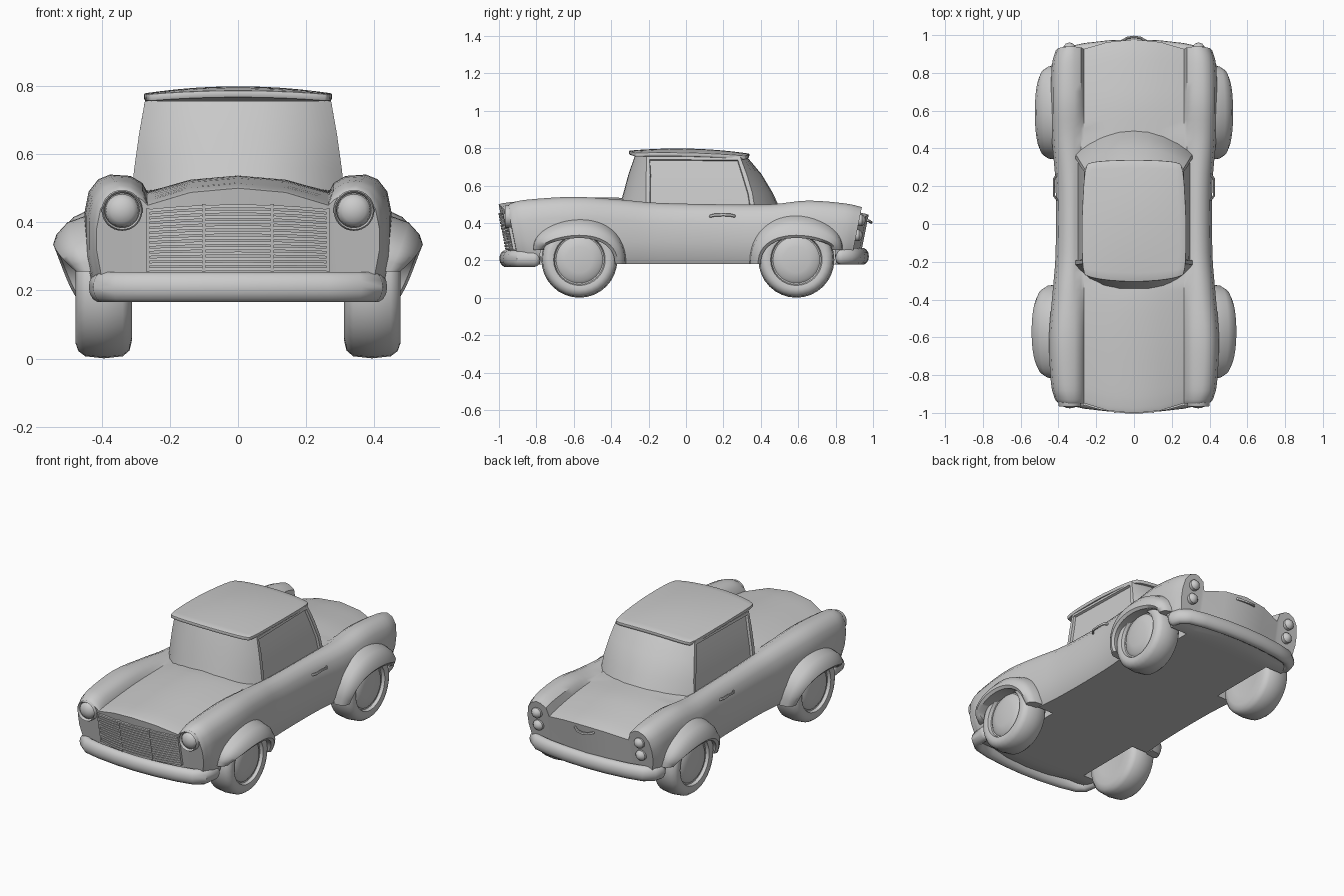
import bpy, bmesh, math
from math import sin, cos, pi

if "Cube" in bpy.data.objects:
    bpy.data.objects.remove(bpy.data.objects["Cube"])


def build(name, verts, faces, angle=40, mods=(), edit=None):
    """Mesh object with modifiers applied and smooth shading by angle."""
    bm = bmesh.new()
    vs = [bm.verts.new(v) for v in verts]
    for f in faces:
        bm.faces.new([vs[i] for i in f])
    bmesh.ops.remove_doubles(bm, verts=bm.verts, dist=1e-5)
    bmesh.ops.recalc_face_normals(bm, faces=bm.faces)
    if edit:
        edit(bm)
    me = bpy.data.meshes.new(name)
    bm.to_mesh(me)
    bm.free()
    ob = bpy.data.objects.new(name, me)
    bpy.context.collection.objects.link(ob)
    bpy.ops.object.select_all(action='DESELECT')
    bpy.context.view_layer.objects.active = ob
    ob.select_set(True)
    for kind, props in mods:
        m = ob.modifiers.new(kind, kind)
        for k, v in props.items():
            setattr(m, k, v)
        bpy.ops.object.modifier_apply(modifier=m.name)
    bpy.ops.object.shade_smooth_by_angle(angle=math.radians(angle))
    return ob


MIRROR = [('MIRROR', {})]


def strips(rows, closed=False):
    """Quads joining equal-length rows of points."""
    n = len(rows[0])
    verts = [p for r in rows for p in r]
    faces = [(a*n + i, a*n + (i+1) % n, (a+1)*n + (i+1) % n, (a+1)*n + i)
             for a in range(len(rows)-1) for i in range(n if closed else n-1)]
    return verts, faces


def smooth(keys, sub):
    """Catmull-Rom interpolation of tuples."""
    out = []
    for i in range(len(keys)-1):
        p = [keys[max(0, min(len(keys)-1, i+k))] for k in (-1, 0, 1, 2)]
        for s in range(sub):
            t = s/sub
            out.append(tuple(.5*(2*b + (c-a)*t + (2*a-5*b+4*c-d)*t*t + (3*b-a-3*c+d)*t**3)
                             for a, b, c, d in zip(*p)))
    return out + [keys[-1]]


def lathe(name, profile, centre, axis, n=32, mods=MIRROR):
    """Turn (offset, radius) points about the x or y axis."""
    rows = []
    for o, r in profile:
        ring = []
        for i in range(n):
            c, s = r*cos(2*pi*i/n), r*sin(2*pi*i/n)
            q = (o, c, s) if axis == 'x' else (c, o, s)
            ring.append(tuple(u+v for u, v in zip(centre, q)))
        rows.append(ring)
    return build(name, *strips(rows, True), mods=mods)


def bar(name, path, rh, rz, n=14, mods=()):
    """Sweep an ellipse along a path, rounding both ends."""
    rows = []
    m = len(path)-1
    for i, (x, y, z) in enumerate(path):
        a, b = path[max(0, i-1)], path[min(m, i+1)]
        tx, ty = b[0]-a[0], b[1]-a[1]
        l = math.hypot(tx, ty)
        tx, ty = tx/l, ty/l
        steps = [(0, 1)]
        cap = [(.95, .3), (.75, .66), (.4, .92)]
        if i == 0:
            steps = [(-o*rh, k) for o, k in cap] + steps
        if i == m:
            steps += [(o*rh, k) for o, k in cap[::-1]]
        for o, k in steps:
            rows.append([(x+tx*o - ty*rh*k*cos(2*pi*j/n), y+ty*o + tx*rh*k*cos(2*pi*j/n),
                          z + rz*k*sin(2*pi*j/n)) for j in range(n)])
    v, f = strips(rows, True)
    f += [tuple(range(n)), tuple(range(len(v)-n, len(v)))]
    return build(name, v, f, mods=mods)


# Wheel well cutters
cutters = []
for y in (-.57, .59):
    for s in (1, -1):
        cutters.append(lathe('well_cutter', [(.29, 0), (.29, .212), (.6, .212), (.6, 0)],
                             (0, y, .205), 'x', 40, []))
        cutters[-1].scale.x = s
        cutters[-1].hide_render = True
bpy.context.view_layer.update()

# Body: y, half width, fender top, hood edge, hood centre, underside
keys = [(-.955, .415, .49, .45, .5, .2), (-.93, .425, .508, .455, .507, .19),
        (-.85, .44, .525, .465, .517, .18), (-.6, .45, .54, .485, .532, .18),
        (-.35, .43, .525, .49, .535, .18), (-.15, .415, .508, .495, .5, .18),
        (.2, .415, .5, .49, .5, .18), (.45, .435, .5, .475, .5, .18),
        (.65, .44, .52, .46, .495, .18), (.85, .435, .505, .43, .467, .18),
        (.94, .415, .485, .41, .445, .2)]
rings = []
for y0, w, zf, zv, zc, zb in smooth(keys, 4):
    top = [(0, zc), (.14, zc-.25*(zc-zv)), (.265, zv), (.28, zf-.025), (.315, zf-.004), (w-.075, zf),
           (w-.04, zf-.014), (w-.012, zf-.05), (w, zf-.11), (w, zb+.12), (w-.015, zb+.04), (w-.035, zb)]
    low = [(x, zb) for x, z in top[:6]] + [(w-.055, zb)]
    half = top + low[::-1]
    full = half + [(-x, z) for x, z in half[-2:0:-1]]
    k = min(1, max(0, (abs(y0)-.75)/.18))
    sg = 1 if y0 > 0 else -1
    rings.append([(x, y0 + sg*k*(.045*max(0, 1-(x/.27)**2) - .06*(zf-z)/.3), z) for x, z in full])
verts, faces = strips(rings, True)
N = len(rings[0])
for base in (0, (len(rings)-1)*N):
    for i in range(6):  # end panels follow the bowed nose and tail
        q = (i, i+1, 17-i, 18-i)
        faces += [tuple(base+j for j in q), tuple(base+(N-j) % N for j in q)]
    side = range(6, 13)
    faces += [tuple(base+j for j in side), tuple(base+N-j for j in side)]
build('body', verts, faces, 38,
      [('BOOLEAN', {'object': c, 'operation': 'DIFFERENCE', 'solver': 'EXACT'}) for c in cutters])
for c in cutters:
    bpy.data.objects.remove(c)

# Flared arches and wheels
for label, c, out, zt, xm in (('front', -.57, -1, .425, .542), ('rear', .59, 1, .44, .525)):
    rows = []
    for i in range(25):
        a = pi*i/24
        s = max(0, sin(a))
        lift = .075*(1+cos(a))/2*(1-.3*s)
        row = []
        for ry, h, x0, x1 in ((.25, zt-.18, .40, .43), (.245, zt-.205, .445, xm-.042),
                              (.228, zt-.24, .468, xm-.01), (.205, .155, .475, xm),
                              (.19, .14, .465, xm-.012), (.195, .145, .40, .40)):
            row.append((x0+(x1-x0)*s**.7, c + out*ry*cos(a),
                        .18 + lift*(1-s) + h*s**.85))
        rows.append(row)
    v, f = strips(rows, True)
    f += [tuple(range(6)), tuple(range(len(v)-6, len(v)))]
    build(label + '_wheel_arch', v, f, 50, MIRROR)
    lathe(label + '_wheel', [(-.07, 0), (-.08, .1), (-.082, .15), (-.075, .18), (-.055, .197), (0, .203),
                             (.055, .197), (.075, .182), (.083, .16), (.078, .138), (.06, .132),
                             (.058, .125), (.07, .11), (.078, .07), (.082, 0)], (.393, c, .204), 'x')

# Cabin: z, front corner, rear corner, front and rear centre
def outline(xa, ya, xb, yb, yf, yr):
    fr = [(xa*t, yf+(ya-yf)*t**2.6) for t in (0, .25, .5, .75, .92, 1)]
    bk = [(xb*t, yr+(yb-yr)*t**2) for t in (1, .92, .75, .5, .25, 0)]
    half = fr + bk
    return half + [(-x, y) for x, y in half[-2:0:-1]]


levels = [(.46, .315, -.215, .312, .37, -.365, .51), (.56, .304, -.215, .3, .355, -.335, .465),
          (.66, .29, -.213, .282, .325, -.308, .405), (.755, .273, -.21, .26, .29, -.275, .325)]
rows = [[(x, y, L[0]) for x, y in outline(*L[1:])] for L in levels]
v, f = strips(rows, True)
f.append(tuple(range(len(v)-len(rows[0]), len(v))))


def recess_windows(bm):
    for s in (1, -1):
        side = [q for q in bm.faces if s*q.normal.x > .8 and s*q.calc_center_median().x > .2
                and abs(q.calc_center_median().y - .06) < .05]
        bmesh.ops.inset_region(bm, faces=side, thickness=.022, depth=0)
        bmesh.ops.inset_region(bm, faces=side, thickness=.003, depth=-.014)


build('cabin', v, f, 35, edit=recess_windows)

# Domed roof with a small overhang
rows = []
for j in range(15):
    b = -1 + 2*j/14
    row = []
    for i in range(15):
        a = -1 + 2*i/14
        k = 1 - .03*(a*b)**8
        y = (.025 + .303*b - (.028 if b < 0 else -.012)*abs(b)*(1-a*a))*k
        x = a*(.277 - .014*max(0, b))*k*(1-.025*b**4)
        row.append((x, y, .768 + .022*(1-a*a)*(1-.5*b*b) + .008*(1-b*b) - .008*b))
    rows.append(row)
build('roof', *strips(rows), 40, [('SOLIDIFY', {'thickness': .022, 'offset': -1}),
                                  ('BEVEL', {'width': .006, 'segments': 2, 'limit_method': 'ANGLE'})])

# Grille slats and dividers on the bowed nose
def nose(x, z):
    return -.955 - .045*(1-(x/.27)**2) + .06*(.49-z)/.3


def nose_strip(name, xs, z_of, half_h, half_w, out):
    rows = []
    for x, t in xs:
        z = z_of(x, t)
        rows.append([(x+sx*half_w, nose(x, z)+d, z+sz*half_h) for sx, d, sz in
                     ((-1, .012, -1), (-1, -out, -1), (1, -out, 1), (1, .012, 1))])
    v, f = strips(rows, True)
    build(name, v, f + [(0, 1, 2, 3), tuple(range(len(v)-4, len(v)))], 30)


def slat_z(x, t):
    return .255 + t*(.2-.015*(x/.27)**2)


for i in range(13):
    nose_strip('grille_slat', [(-.268+.536*k/12, (i+.5)/13) for k in range(13)], slat_z, .0048, 0, .012)
for x in (-.265, -.1, .1, .265):
    nose_strip('grille_divider', [(x, k/4) for k in range(5)], slat_z, 0, .005, .015)

# Bumpers
for label, s, z, ye in (('front', -1, .21, .81), ('rear', 1, .222, .83)):
    d = 0 if s < 0 else -.02
    h = [(.0, .965+d), (.13, .96+d), (.26, .945+d), (.35, .925+d), (.395, .89+d), (.405, ye)]
    half = [(x, s*y, z) for x, y in h]
    bar(label + '_bumper', [(-x, y, q) for x, y, q in half[:0:-1]] + half, .033, .045)

# Headlights, tail lights and handles
lathe('headlight_rim', [(.03, .06), (-.015, .06), (-.022, .056), (-.015, .051), (.01, .05)],
      (.34, -.945, .435), 'y')
lathe('headlight', [(.01, .051), (-.01, .047), (-.022, .034), (-.029, .017), (-.031, 0)],
      (.34, -.945, .435), 'y')
for z in (.415, .335):
    lathe('tail_light', [(-.02, .031), (.01, .031), (.014, .027), (.024, .019), (.03, 0)],
          (.342, .945-.06*(.485-z)/.3, z), 'y', 20)
bar('door_handle', [(.408, .13, .437), (.423, .15, .442), (.424, .2, .445), (.423, .24, .442),
                    (.408, .26, .437)], .006, .008, 8, MIRROR)
bar('trunk_handle', [(-.06, .97, .415), (-.035, .985, .407), (0, .99, .404), (.035, .985, .407),
                     (.06, .97, .415)], .007, .008, 8)
